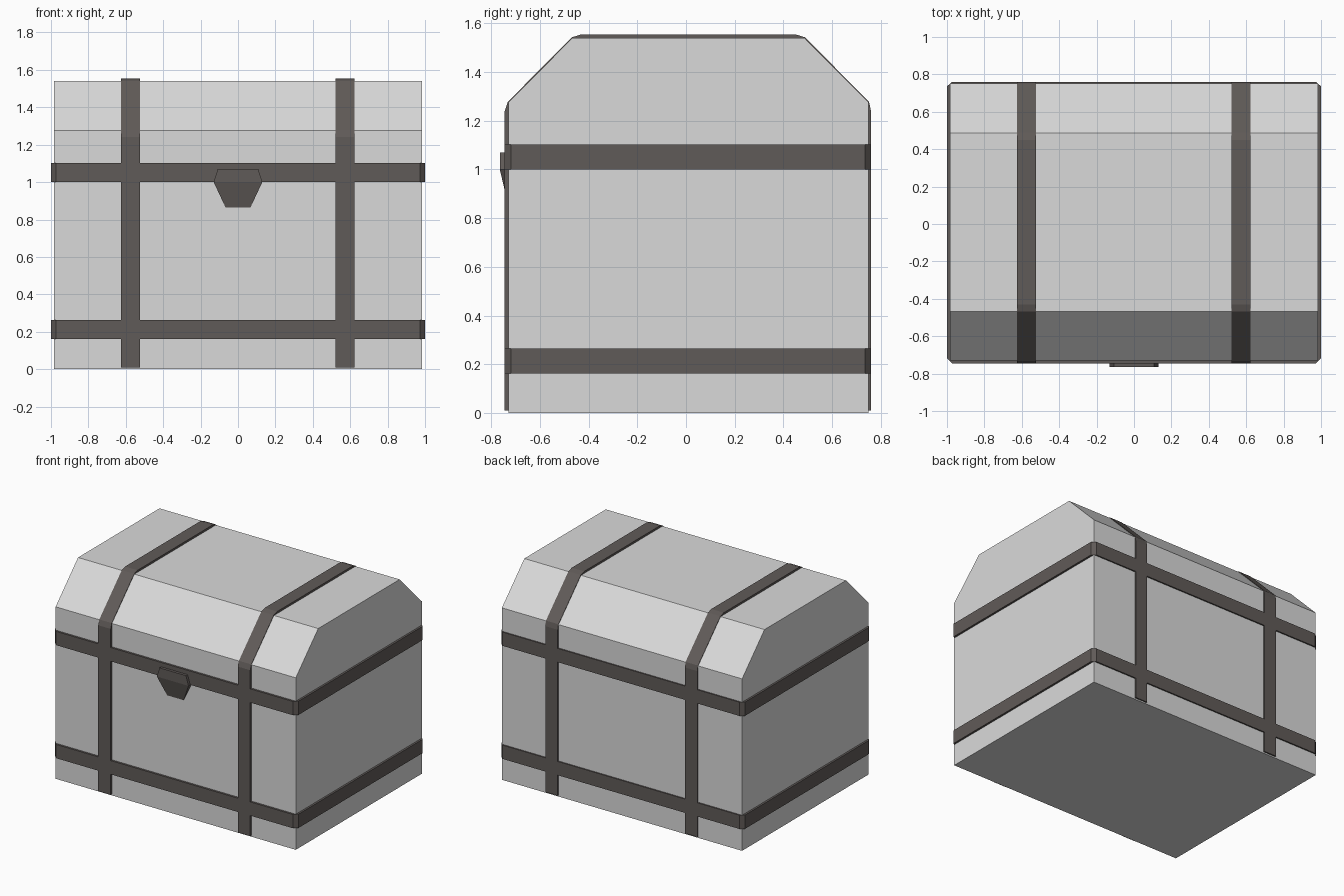
import bpy
import bmesh
from mathutils import Vector

cube = bpy.data.objects.get("Cube")
if cube:
    bpy.data.objects.remove(cube, do_unlink=True)


def make_material(name, rgb):
    mat = bpy.data.materials.new(name)
    mat.use_nodes = True
    colour = (*rgb, 1.0)
    mat.diffuse_color = colour
    mat.node_tree.nodes["Principled BSDF"].inputs["Base Color"].default_value = colour
    return mat


PALE = make_material("pale_grey", (0.7, 0.7, 0.7))
DARK = make_material("dark_iron", (0.118, 0.104, 0.098))


def finish(name, bm, mat):
    bmesh.ops.recalc_face_normals(bm, faces=bm.faces)
    mesh = bpy.data.meshes.new(name)
    bm.to_mesh(mesh)
    bm.free()
    mesh.materials.append(mat)
    obj = bpy.data.objects.new(name, mesh)
    bpy.context.collection.objects.link(obj)
    return obj


def prism(name, points, sweep, mat):
    """Extrude a closed outline of 3D points along a vector."""
    bm = bmesh.new()
    face = bm.faces.new([bm.verts.new(p) for p in points])
    moved = bmesh.ops.extrude_face_region(bm, geom=[face])
    verts = [v for v in moved["geom"] if isinstance(v, bmesh.types.BMVert)]
    bmesh.ops.translate(bm, verts=verts, vec=Vector(sweep))
    return finish(name, bm, mat)


FRONT, BACK = -0.73, 0.75
HALF = 0.985

# Chest body and faceted lid as one side profile
body = [(FRONT, 0), (FRONT, 1.275), (-0.467, 1.54),
        (0.487, 1.54), (BACK, 1.275), (BACK, 0)]
prism("chest_body", [(-HALF, y, z) for y, z in body], (2 * HALF, 0, 0), PALE)

# Vertical straps that run up the front, over the lid and down the back
strap = [(-0.745, 0.01), (-0.745, 1.24), (-0.732, 1.278), (-0.469, 1.543),
         (-0.43, 1.555), (0.45, 1.555), (0.489, 1.543), (0.752, 1.278),
         (0.76, 1.24), (0.76, 0.01)]
for name, x in (("right_strap", -0.625), ("left_strap", 0.52)):
    prism(name, [(x, y, z) for y, z in strap], (0.102, 0, 0), DARK)

# Horizontal bands with clipped corners
band = [(-1, -0.718), (-0.972, -0.745), (0.972, -0.745), (1, -0.718),
        (1, 0.736), (0.972, 0.76), (-0.972, 0.76), (-1, 0.736)]
for name, z in (("lower_band", 0.162), ("upper_band", 1.0)):
    prism(name, [(x, y, z) for x, y in band], (0, 0, 0.102), DARK)

# Latch plate: flat upper part, lower part sloping back to the body
bm = bmesh.new()
rows = [(0.108, -0.765, 1.07), (0.13, -0.765, 1.0), (0.067, -0.733, 0.865)]
front = [[bm.verts.new((s * w, y, z)) for s in (-1, 1)] for w, y, z in rows]
back = [[bm.verts.new((s * w, -0.72, z)) for s in (-1, 1)] for w, y, z in rows]
for i in range(2):
    for grid in (front, back):
        bm.faces.new((grid[i][0], grid[i][1], grid[i + 1][1], grid[i + 1][0]))
    for s in range(2):
        bm.faces.new((front[i][s], front[i + 1][s], back[i + 1][s], back[i][s]))
for i in (0, 2):
    bm.faces.new((front[i][0], front[i][1], back[i][1], back[i][0]))
finish("latch", bm, DARK)
